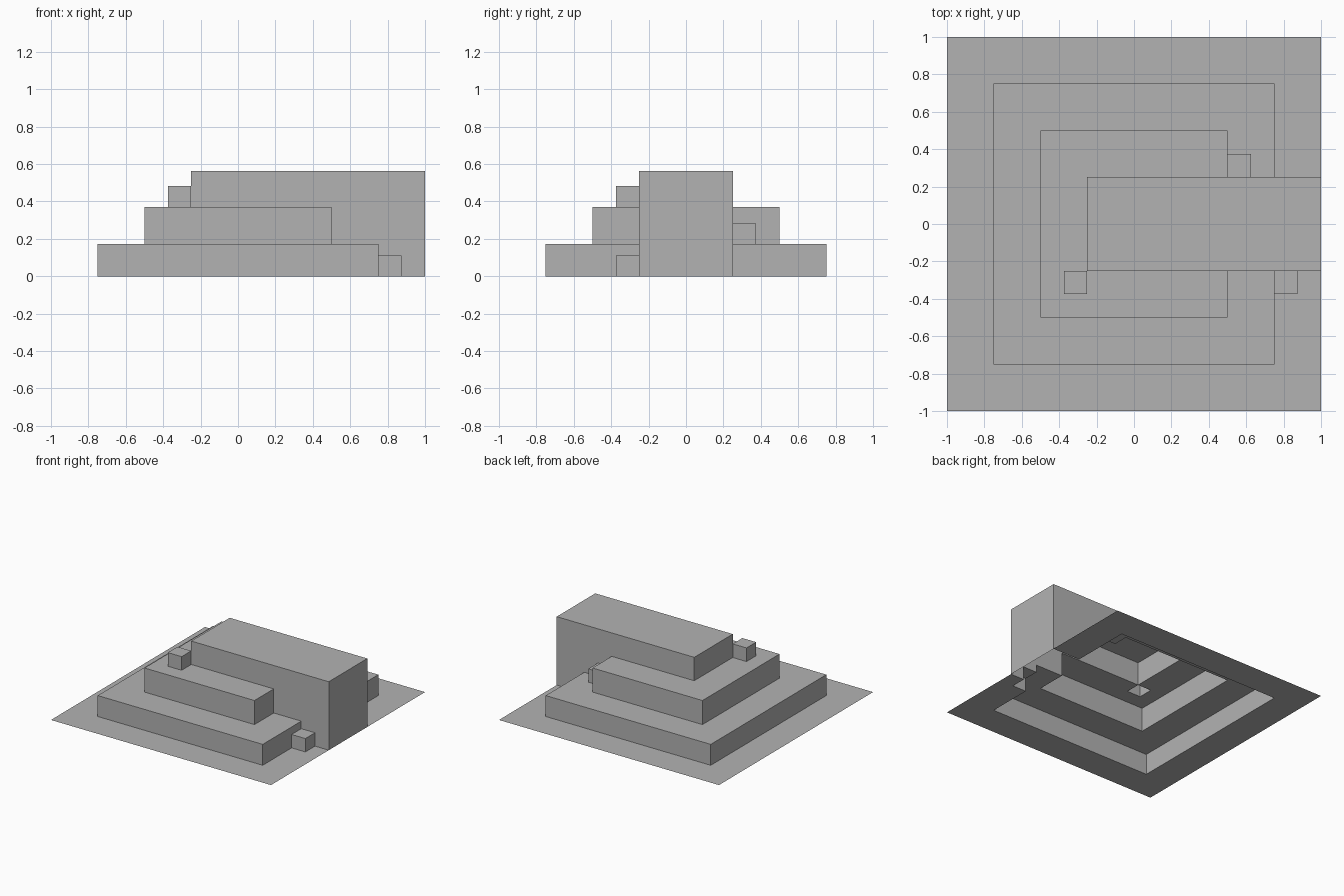
import bpy, bmesh

if "Cube" in bpy.data.objects:
    bpy.data.objects.remove(bpy.data.objects["Cube"], do_unlink=True)

grey = bpy.data.materials.new("plain_grey")
grey.use_nodes = True
colour = (0.45, 0.45, 0.45, 1)
grey.diffuse_color = colour
grey.node_tree.nodes["Principled BSDF"].inputs["Base Color"].default_value = colour

# Footprint (x0, x1, y0, y1) and top height of each part of the hollow terrain
parts = {
    "ground": (-1, 1, -1, 1, 0),
    "lower_tier": (-0.75, 0.75, -0.75, 0.75, 0.172),
    "middle_tier": (-0.5, 0.5, -0.5, 0.5, 0.37),
    "top_block": (-0.25, 1, -0.25, 0.25, 0.5625),
    "low_step": (0.75, 0.875, -0.375, -0.25, 0.11),
    "side_step": (0.5, 0.625, 0.25, 0.375, 0.282),
    "high_step": (-0.375, -0.25, -0.375, -0.25, 0.482),
}
xs = sorted({v for p in parts.values() for v in p[0:2]})
ys = sorted({v for p in parts.values() for v in p[2:4]})


def part_at(x, y):
    """Highest part covering a point."""
    inside = [n for n, (a, b, c, d, h) in parts.items() if a < x < b and c < y < d]
    return max(inside, key=lambda n: parts[n][4], default="ground")


def height_at(x, y):
    return parts[part_at(x, y)][4]


# One open shell per part: exposed tops, plus walls down to lower neighbours
meshes = {name: bmesh.new() for name in parts}
eps = 0.01
for x0, x1 in zip(xs, xs[1:]):
    for y0, y1 in zip(ys, ys[1:]):
        cx, cy = (x0 + x1) / 2, (y0 + y1) / 2
        name = part_at(cx, cy)
        bm, h = meshes[name], parts[name][4]
        corners = [(x0, y0), (x1, y0), (x1, y1), (x0, y1)]
        bm.faces.new([bm.verts.new((x, y, h)) for x, y in corners])
        beyond = [(cx, y0 - eps), (x1 + eps, cy), (cx, y1 + eps), (x0 - eps, cy)]
        for i, outside in enumerate(beyond):
            low = height_at(*outside)
            if low < h:
                a, b = corners[i], corners[(i + 1) % 4]
                wall = [(*a, low), (*b, low), (*b, h), (*a, h)]
                bm.faces.new([bm.verts.new(p) for p in wall])

for name, bm in meshes.items():
    bmesh.ops.remove_doubles(bm, verts=bm.verts, dist=0.0001)
    mesh = bpy.data.meshes.new(name)
    bm.to_mesh(mesh)
    bm.free()
    mesh.materials.append(grey)
    bpy.context.collection.objects.link(bpy.data.objects.new(name, mesh))
